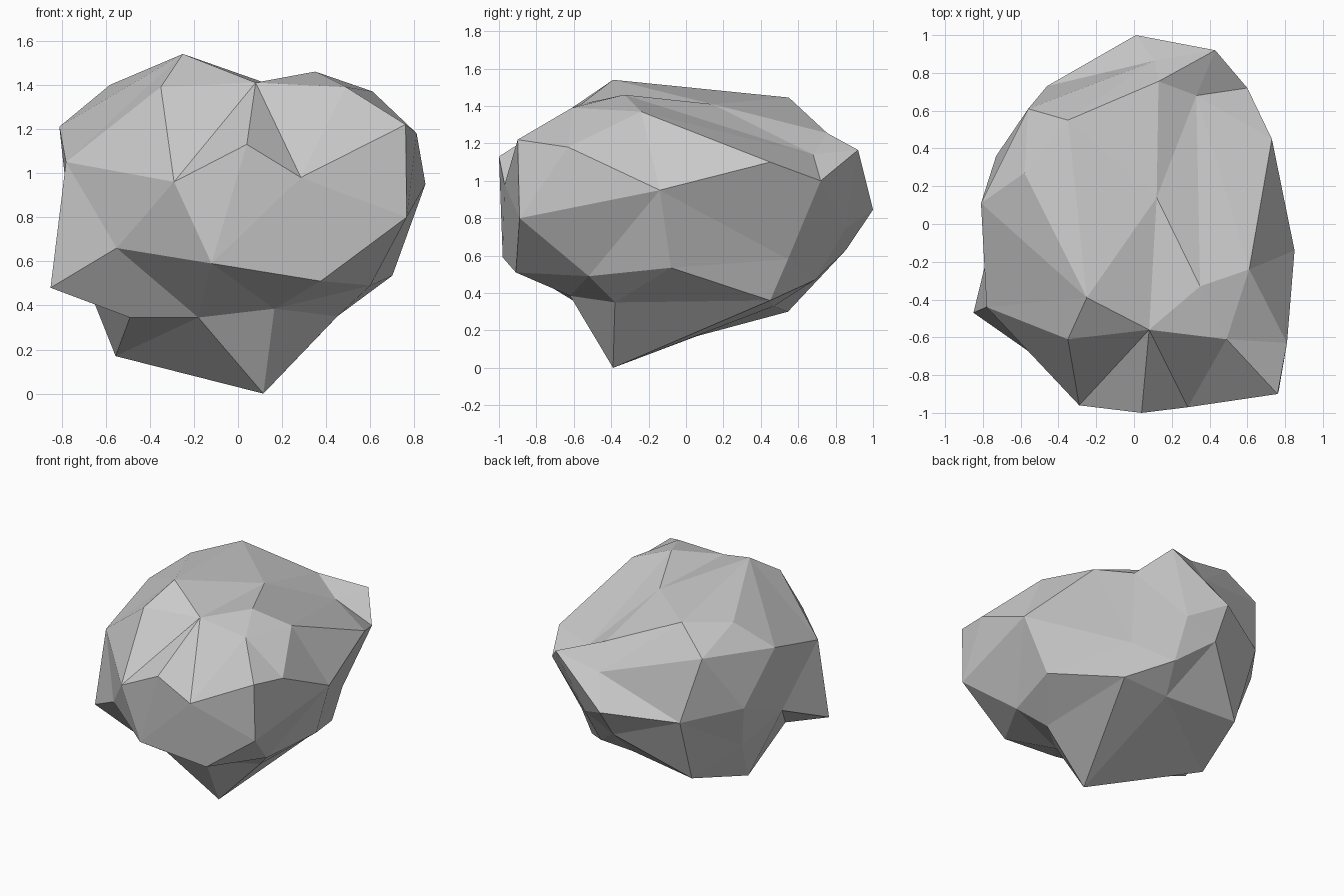
import bpy
import bmesh
from mathutils import Vector

default_cube = bpy.data.objects.get("Cube")
if default_cube:
    bpy.data.objects.remove(default_cube, do_unlink=True)


def make_material(name, colour):
    material = bpy.data.materials.new(name)
    material.use_nodes = True
    material.diffuse_color = colour
    shader = material.node_tree.nodes["Principled BSDF"]
    shader.inputs["Base Color"].default_value = colour
    return material


def join_corners(bm, first, second):
    """Turn the edge between two facets so that it runs from first to second."""
    if bm.edges.get((first, second)):
        return
    for edge in bm.edges:
        tips = {v for f in edge.link_faces for v in f.verts} - set(edge.verts)
        if tips == {first, second}:
            bmesh.utils.edge_rotate(edge)
            return


def make_boulder(name, corners, creases, core, material):
    """Wrap flat facets around the core, then pull every corner out to its place.

    The facets are found on a round ball, so hollows between corners survive.
    """
    bm = bmesh.new()
    verts = {key: bm.verts.new((Vector(place) - core).normalized())
             for key, place in corners.items()}
    bmesh.ops.convex_hull(bm, input=list(bm.verts))
    for first, second in creases:
        join_corners(bm, verts[first], verts[second])
    for key, place in corners.items():
        verts[key].co = place
    bmesh.ops.recalc_face_normals(bm, faces=bm.faces)
    for face in bm.faces:
        face.smooth = False
    mesh = bpy.data.meshes.new(name)
    bm.to_mesh(mesh)
    bm.free()
    mesh.materials.append(material)
    boulder = bpy.data.objects.new(name, mesh)
    bpy.context.collection.objects.link(boulder)
    return boulder


# Two humps on top with a shallow saddle between them
crown = {
    "high hump": (-.25, -.39, 1.54),
    "low hump": (.35, -.33, 1.46),
    "saddle back": (.12, .14, 1.41),
    "saddle front": (.08, -.56, 1.41),
    "low brow": (.49, -.61, 1.39),
    "high brow": (-.35, -.61, 1.39),
    "low shoulder": (.61, -.24, 1.37),
    "high shoulder": (-.58, .27, 1.4),
    "rear hump": (-.35, .55, 1.445),
}

# Broad front face
front_face = {
    "corner top": (.76, -.9, 1.22),
    "corner bottom": (.765, -.89, .8),
    "nose": (.04, -1, 1.13),
    "nose left": (.285, -.97, .98),
    "nose right": (-.29, -.96, .96),
    "chin": (-.12, -.98, .59),
    "chin left": (.375, -.91, .51),
}

# Flanks, with a spur low on one of them
flanks = {
    "left front": (.81, -.63, 1.18),
    "left middle": (.85, -.14, .95),
    "left rear": (.73, .45, 1.1),
    "left low": (.7, -.08, .535),
    "right top": (-.81, .11, 1.21),
    "right front": (-.78, -.44, 1.05),
    "right rear": (-.73, .36, .83),
    "right low": (-.55, -.68, .66),
    "spur": (-.85, -.47, .48),
    "spur root": (-.75, -.06, .66),
    "spur base": (-.49, -.47, .345),
}

# Back with a notch below the top edge
back = {
    "tip": (.43, .92, 1.165),
    "tip inside": (.33, .68, 1.14),
    "tip side": (.6, .72, 1),
    "tip base": (.24, .85, .74),
    "notch top": (.13, .755, 1.255),
    "notch": (.11, .865, 1.07),
    "back middle": (.01, 1, .845),
    "back right": (-.56, .61, 1.25),
    "back right low": (-.46, .73, .79),
    "back low": (0, .855, .63),
    "back left low": (.48, .545, .58),
}

# Tapering underside that ends in one pointed foot
underside = {
    "jaw": (.6, -.52, .49),
    "belly left": (.45, -.38, .35),
    "belly front": (.165, -.62, .385),
    "belly right": (-.18, -.58, .345),
    "heel side": (-.65, .27, .5),
    "heel back": (-.43, .545, .3),
    "heel": (-.555, .06, .17),
    "belly rear": (.46, .45, .36),
    "rear low": (.22, .69, .47),
    "rear bottom": (.11, .47, .33),
    "foot": (.115, -.39, 0),
}

# Ridges and valleys that must run from corner to corner
creases = [
    ("saddle back", "saddle front"),
    ("saddle front", "nose left"),
    ("saddle front", "nose right"),
    ("rear hump", "high hump"),
    ("tip inside", "low shoulder"),
    ("tip inside", "low hump"),
    ("tip", "back middle"),
    ("left low", "back left low"),
    ("left middle", "back left low"),
    ("tip base", "back left low"),
    ("rear low", "back left low"),
    ("right front", "spur root"),
    ("spur base", "heel"),
    ("belly right", "heel"),
    ("spur root", "spur base"),
    ("spur root", "heel"),
]

stone_grey = make_material("stone grey", (.6, .6, .6, 1))
make_boulder("boulder", crown | front_face | flanks | back | underside,
             creases, Vector((0, -.05, .8)), stone_grey)
